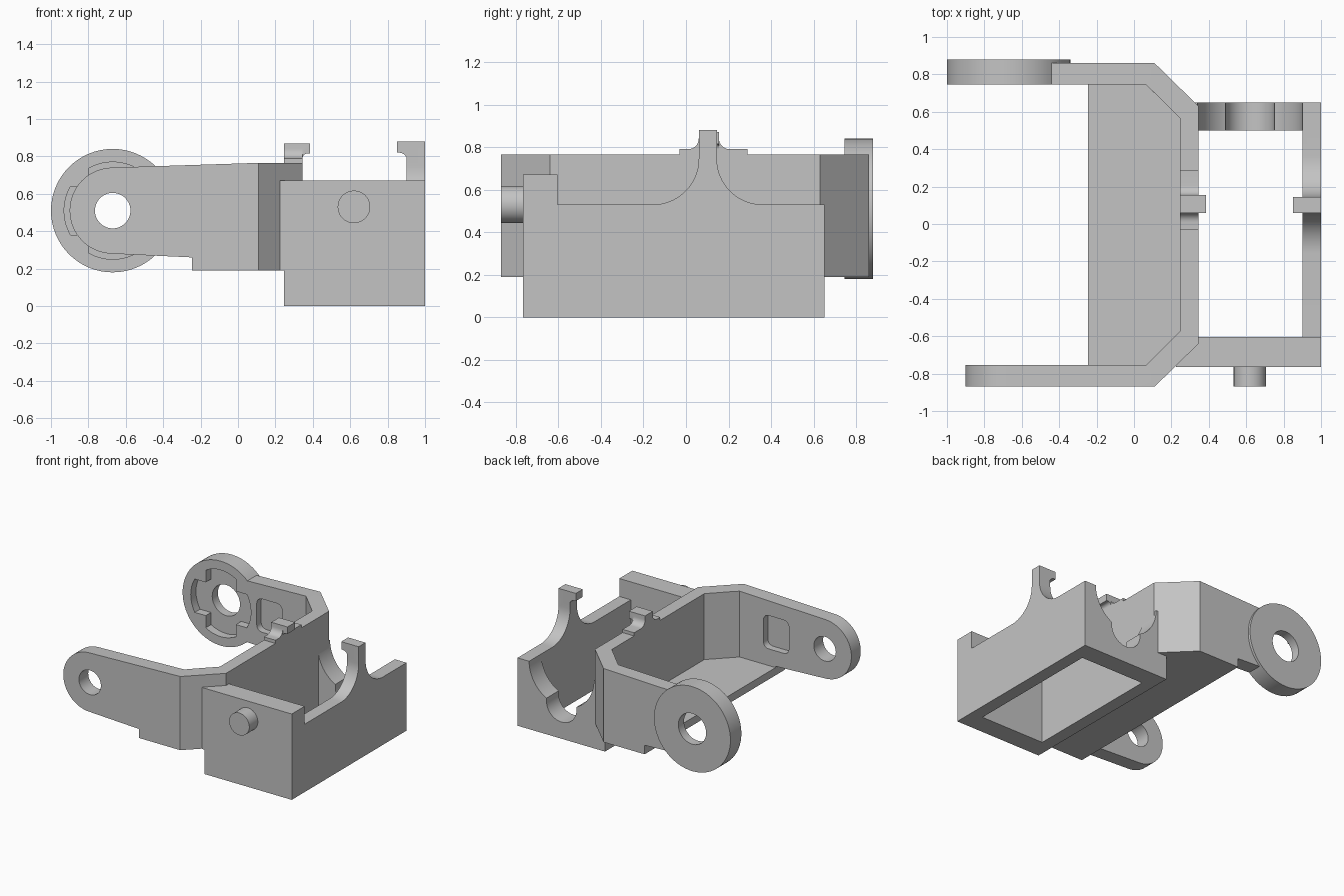
import bpy, bmesh, math
from mathutils import Vector

if "Cube" in bpy.data.objects:
    bpy.data.objects.remove(bpy.data.objects["Cube"], do_unlink=True)

grey = bpy.data.materials.new("plain grey plastic")
grey.use_nodes = True
COLOUR = (0.55, 0.55, 0.55, 1)
grey.diffuse_color = COLOUR
grey.node_tree.nodes["Principled BSDF"].inputs["Base Color"].default_value = COLOUR


def prism(name, points, axis, lo, hi):
    """Extrude a 2D outline along an axis; outline is in the other two axes."""
    def place(p, d):
        return {"x": (d, *p), "y": (p[0], d, p[1]), "z": (*p, d)}[axis]
    bm = bmesh.new()
    face = bm.faces.new([bm.verts.new(place(p, lo)) for p in points])
    out = bmesh.ops.extrude_face_region(bm, geom=[face])
    verts = [v for v in out["geom"] if isinstance(v, bmesh.types.BMVert)]
    bmesh.ops.translate(bm, verts=verts, vec=Vector(place((0, 0), hi - lo)))
    bmesh.ops.recalc_face_normals(bm, faces=bm.faces)
    mesh = bpy.data.meshes.new(name)
    bm.to_mesh(mesh)
    bm.free()
    mesh.materials.append(grey)
    ob = bpy.data.objects.new(name, mesh)
    bpy.context.collection.objects.link(ob)
    return ob


def box(name, x, y, z):
    return prism(name, [(x[0], y[0]), (x[1], y[0]), (x[1], y[1]), (x[0], y[1])], "z", *z)


def arc(cx, cz, r, start=0, end=360, n=48):
    count = n if end - start == 360 else n + 1
    angles = [math.radians(start + (end - start) * i / n) for i in range(count)]
    return [(cx + r * math.cos(a), cz + r * math.sin(a)) for a in angles]


def rounded(cx, cz, w, h, r):
    pts = []
    for sx, sz, a in ((1, 1, 0), (-1, 1, 90), (-1, -1, 180), (1, -1, 270)):
        pts += arc(cx + sx * (w / 2 - r), cz + sz * (h / 2 - r), r, a, a + 90, 6)
    return pts


def combine(target, tool, operation):
    mod = target.modifiers.new("bool", "BOOLEAN")
    mod.operation, mod.solver, mod.object = operation, "EXACT", tool
    bpy.context.view_layer.objects.active = target
    bpy.ops.object.modifier_apply(modifier=mod.name)
    bpy.data.objects.remove(tool, do_unlink=True)


HX, HZ = -0.67, 0.51      # hinge axis
SX, SZ = 0.62, 0.53       # pin and cradle axis

# Hinge bracket: U footprint trimmed by the side outline of the arms
footprint = [(-1, -0.87), (0.11, -0.87), (0.345, -0.64), (0.345, 0.63), (0.11, 0.86),
             (-1, 0.86), (-1, 0.745), (0.065, 0.745), (0.245, 0.565), (0.245, -0.575),
             (0.065, -0.755), (-1, -0.755)]
bracket = prism("hinge_bracket", footprint, "z", 0.1, 0.9)
outline = arc(HX, HZ, 0.23, 92, 267, 36)
outline += [(-0.245, 0.26), (-0.245, 0.19), (0.4, 0.19), (0.4, 0.765), (0.1, 0.765)]
combine(bracket, prism("arm_outline", outline, "y", -1, 1), "INTERSECT")
combine(bracket, prism("hinge_disc", arc(HX, HZ, 0.33, n=64), "y", 0.745, 0.88), "UNION")

# Cross pocket with round ends on the inside of the disc
cross = prism("cross_pocket", arc(HX, HZ, 0.26), "y", 0.7, 0.81)
for sx in (-1, 1):
    for sz in (-1, 1):
        xs = sorted((HX + sx * 0.13, HX + sx * 0.4))
        zs = sorted((HZ + sz * 0.13, HZ + sz * 0.4))
        combine(cross, box("corner", xs, (0.6, 0.9), zs), "DIFFERENCE")
combine(bracket, cross, "DIFFERENCE")

# Hinge holes and shallow square recesses in both arms
for r, lo, hi in ((0.095, -1, 0), (0.12, 0.5, 1)):
    combine(bracket, prism("hinge_hole", arc(HX, HZ, r), "y", lo, hi), "DIFFERENCE")
for lo, hi in ((-0.81, -0.7), (0.7, 0.8)):
    recess = rounded(-0.25, 0.51, 0.22, 0.26, 0.045)
    combine(bracket, prism("recess", recess, "y", lo, hi), "DIFFERENCE")

# Floor between the arms
floor = [(-0.245, -0.8), (0.08, -0.8), (0.3, -0.59), (0.3, 0.58), (0.08, 0.79), (-0.245, 0.79)]
combine(bracket, prism("floor", floor, "z", 0.19, 0.25), "UNION")

# Open frame: side wall with a flared finger
flare = [(-0.765, 0), (0.65, 0), (0.65, 0.53), (0.36, 0.53)]
flare += arc(0.36, 0.745, 0.215, 180, 270, 16)[::-1][1:]
flare += [(0.145, 0.88), (0.06, 0.88)]
flare += arc(-0.155, 0.745, 0.215, 270, 360, 16)[::-1]
flare += [(-0.61, 0.53), (-0.61, 0.67), (-0.765, 0.67)]
frame = prism("open_frame", flare, "x", 0.9, 1)

# Front, back and inner walls of the frame
front = [(0.245, 0), (1, 0), (1, 0.67), (0.225, 0.67), (0.225, 0.19), (0.245, 0.19)]
combine(frame, prism("front_wall", front, "y", -0.765, -0.605), "UNION")
combine(frame, box("back_wall", (0.245, 1), (0.5, 0.65), (0, 0.53)), "UNION")
combine(frame, box("inner_wall", (0.245, 0.345), (-0.765, 0.65), (0, 0.22)), "UNION")

# Round cradle with a smaller lower notch in the back wall
slot = [(SX + 0.13, SZ)] + [(SX - 0.13, SZ)] + arc(SX, 0.26, 0.13, 180, 360, 24)
combine(frame, prism("notch", slot, "y", 0.45, 0.7), "DIFFERENCE")
combine(frame, prism("cradle", arc(SX, SZ, 0.28, n=64), "y", 0.45, 0.7), "DIFFERENCE")

# Hook on the finger, and the pin on the front wall
hook = [(0.95, 0.88), (0.85, 0.88), (0.85, 0.82)]
hook += arc(0.86, 0.775, 0.045, 0, 90, 8)[::-1] + [(0.95, 0.775)]
combine(frame, prism("finger_hook", hook, "y", 0.06, 0.145), "UNION")
combine(frame, prism("pin", arc(SX, SZ, 0.087), "y", -0.87, -0.7), "UNION")

# Small latch on the top of the bracket's cross wall
base = [(-0.03, 0.74), (0.29, 0.74), (0.29, 0.79)]
base += arc(0.205, 0.84, 0.05, 180, 270, 8)[::-1]
base += arc(0.01, 0.84, 0.05, 270, 360, 8)[::-1] + [(-0.03, 0.79)]
latch = prism("top_latch", base, "x", 0.245, 0.345)
lip = [(0.245, 0.75), (0.345, 0.75), (0.345, 0.79)]
lip += arc(0.37, 0.79, 0.025, 90, 180, 6)[::-1] + [(0.385, 0.815), (0.385, 0.87), (0.245, 0.87)]
combine(latch, prism("latch_lip", lip, "y", 0.06, 0.155), "UNION")

# Smooth the curved faces, keep the edges sharp
bpy.ops.object.select_all(action="DESELECT")
for ob in (bracket, frame, latch):
    ob.select_set(True)
bpy.context.view_layer.objects.active = bracket
bpy.ops.object.shade_smooth_by_angle(angle=math.radians(25))
